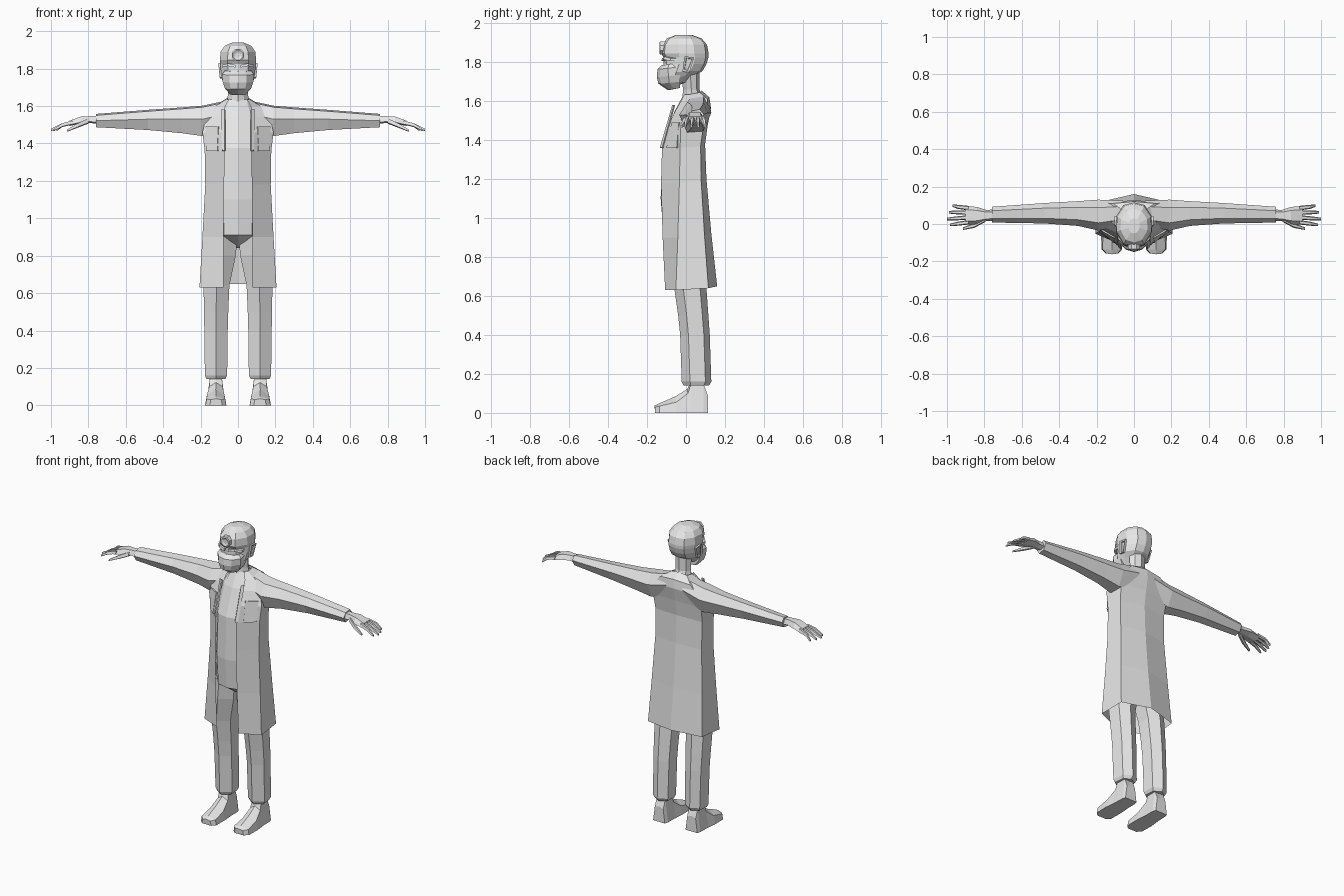
import bpy, bmesh, math
from mathutils import Vector

grey = bpy.data.materials.new("plain grey")
grey.diffuse_color = (0.8, 0.8, 0.8, 1)


def finish(name, bm, mirror=True):
    bmesh.ops.recalc_face_normals(bm, faces=bm.faces)
    me = bpy.data.meshes.new(name)
    bm.to_mesh(me)
    bm.free()
    me.materials.append(grey)
    ob = bpy.data.objects.new(name, me)
    bpy.context.collection.objects.link(ob)
    if mirror:
        ob.modifiers.new("mirror", 'MIRROR')
    return ob


def loft(name, rings, closed=True, caps=True, mirror=True):
    """Skin a list of equal-length point rings."""
    bm = bmesh.new()
    vs = [[bm.verts.new(p) for p in r] for r in rings]
    n = len(vs[0])
    for a, b in zip(vs, vs[1:]):
        for i in range(n if closed else n - 1):
            j = (i + 1) % n
            bm.faces.new((a[i], a[j], b[j], b[i]))
    if caps:
        bm.faces.new(vs[0])
        bm.faces.new(vs[-1])
    return finish(name, bm, mirror)


def plate(name, pts, thick):
    """Thin flat panel, pushed out along its own normal."""
    p = [Vector(q) for q in pts]
    n = (p[1] - p[0]).cross(p[2] - p[0]).normalized()
    if n.y > 0:
        n = -n
    return loft(name, [[q - n * 0.003 for q in p], [q + n * thick for q in p]])


# Torso: front point, front corner, side, back corner, back centre
def torso_ring(z, yf, xc, w, yb):
    return [(0, yf, z), (xc, yf + 0.018, z), (w, (yf + yb) / 2, z),
            (w * 0.7, yb - 0.015, z), (0, yb, z)]


loft("torso", [torso_ring(*r) for r in (
    (0.84, -0.01, 0.01, 0.03, 0.05), (0.91, -0.115, 0.075, 0.15, 0.09),
    (1.1, -0.13, 0.075, 0.15, 0.09), (1.375, -0.122, 0.072, 0.15, 0.08),
    (1.545, -0.06, 0.07, 0.14, 0.10), (1.635, -0.012, 0.045, 0.062, 0.085))],
    closed=False)

# Neck
loft("neck", [torso_ring(*r) for r in (
    (1.6, -0.02, 0.035, 0.062, 0.09), (1.66, -0.015, 0.03, 0.054, 0.07),
    (1.77, -0.03, 0.03, 0.056, 0.07))], closed=False)


# Long open coat: opening edge, side front, side back, back centre
def coat_ring(z, xe, ye, w, ys, wb, yb, yc):
    return [(xe, ye, z), (w, ys, z), (wb, yb, z + 0.01), (0, yc, z + 0.02)]


coat = [coat_ring(*r) for r in (
    (0.63, 0.078, -0.107, 0.206, -0.052, 0.195, 0.115, 0.16),
    (0.9, 0.077, -0.12, 0.19, -0.042, 0.182, 0.095, 0.13),
    (1.18, 0.074, -0.128, 0.175, -0.034, 0.168, 0.078, 0.105),
    (1.36, 0.072, -0.123, 0.178, -0.03, 0.168, 0.075, 0.098),
    (1.46, 0.072, -0.098, 0.19, -0.028, 0.175, 0.09, 0.112),
    (1.545, 0.071, -0.058, 0.17, -0.01, 0.16, 0.112, 0.128),
    (1.6, 0.068, -0.026, 0.12, 0.01, 0.11, 0.11, 0.12),
    (1.635, 0.048, -0.008, 0.06, 0.02, 0.055, 0.07, 0.08))]
loft("coat", coat, closed=False, caps=False)


# Sleeves: six-sided sections along x
def sleeve_ring(x, y0, y1, z0, z1, zm):
    d = (y1 - y0) * 0.25
    return [(x, y0, zm), (x, y0 + d, z1 - 0.008), (x, y1 - d, z1),
            (x, y1, zm + 0.01), (x, y1 - d, z0 + 0.006), (x, y0 + d, z0)]


loft("sleeve", [sleeve_ring(*r) for r in (
    (0.06, -0.01, 0.125, 1.47, 1.63, 1.56), (0.19, -0.035, 0.13, 1.44, 1.602, 1.53),
    (0.30, -0.01, 0.122, 1.455, 1.593, 1.53), (0.48, 0.003, 0.112, 1.472, 1.58, 1.53),
    (0.76, 0.008, 0.092, 1.487, 1.558, 1.522))])

# Lapels and chest pockets
plate("lapel", [(0.068, -0.066, 1.58), (0.068, -0.13, 1.36),
                (0.082, -0.118, 1.36), (0.086, -0.058, 1.58)], 0.006)


def on_panel(x, z):
    """Depth of the coat front at a given x and z."""
    for a, b in zip(coat, coat[1:]):
        if a[0][2] <= z <= b[0][2]:
            t = (z - a[0][2]) / (b[0][2] - a[0][2])
            e, s = Vector(a[0]).lerp(Vector(b[0]), t), Vector(a[1]).lerp(Vector(b[1]), t)
            return (x, e.y + (s.y - e.y) * (x - e.x) / (s.x - e.x), z)


plate("chest_pocket", [on_panel(0.105, 1.36), on_panel(0.165, 1.36),
                       on_panel(0.168, 1.49), on_panel(0.1, 1.49)], 0.009)


# Trouser legs
def leg_ring(z, x0, x1, y0, y1):
    xm, d = (x0 + x1) / 2, y1 - y0
    return [(xm, y0, z), (x1, y0 + d * 0.28, z), (x1 - 0.008, y1 - d * 0.2, z),
            (xm, y1, z), (x0 + 0.004, y1 - d * 0.2, z), (x0, y0 + d * 0.28, z)]


loft("trouser_leg", [leg_ring(*r) for r in (
    (0.14, 0.068, 0.168, -0.012, 0.118), (0.16, 0.058, 0.177, -0.022, 0.13),
    (0.4, 0.055, 0.18, -0.03, 0.122), (0.5, 0.052, 0.182, -0.04, 0.115),
    (0.64, 0.046, 0.184, -0.06, 0.105), (0.8, 0.012, 0.172, -0.08, 0.10),
    (0.92, 0.002, 0.155, -0.085, 0.09))])


# Shoes: ridge-topped sections from toe to heel
def shoe_ring(y, x0, x1, zs, zr, inset):
    xm = (x0 + x1) / 2
    return [(x0, y, 0), (x1, y, 0), (x1 - inset, y, zs), (xm, y - 0.004, zr),
            (x0 + inset, y, zs)]


loft("shoe", [shoe_ring(*r) for r in (
    (-0.158, 0.085, 0.15, 0.03, 0.036, 0.004), (-0.135, 0.063, 0.174, 0.035, 0.048, 0.006),
    (-0.05, 0.062, 0.176, 0.055, 0.085, 0.01), (0.01, 0.066, 0.17, 0.10, 0.122, 0.016),
    (0.025, 0.068, 0.168, 0.148, 0.15, 0.018), (0.09, 0.068, 0.166, 0.148, 0.15, 0.018),
    (0.112, 0.075, 0.16, 0.09, 0.1, 0.012))])


# Hands: palm, four fingers and a thumb
def box_ring(x, y, z, hy, hz):
    return [(x, y - hy, z - hz * 0.6), (x, y - hy * 0.6, z + hz),
            (x, y + hy * 0.6, z + hz), (x, y + hy, z - hz * 0.6), (x, y, z - hz)]


loft("palm", [box_ring(*r) for r in (
    (0.74, 0.048, 1.525, 0.03, 0.022), (0.79, 0.045, 1.528, 0.03, 0.018),
    (0.84, 0.045, 1.525, 0.046, 0.019), (0.9, 0.047, 1.508, 0.05, 0.014))])
for i, (y0, y1, x1) in enumerate(((0.009, -0.005, 0.985), (0.035, 0.027, 1.0),
                                  (0.061, 0.063, 0.99), (0.085, 0.098, 0.97))):
    loft("finger_%d" % (i + 1), [box_ring(*r) for r in (
        (0.885, y0, 1.512, 0.012, 0.011),
        (0.94, (y0 + y1) / 2, 1.498, 0.011, 0.010),
        (x1, y1, 1.472, 0.007, 0.006))])
loft("thumb", [box_ring(*r) for r in (
    (0.80, 0.022, 1.52, 0.014, 0.014), (0.855, -0.008, 1.497, 0.013, 0.012),
    (0.915, -0.025, 1.468, 0.007, 0.006))])


# Head: half sections from chin to crown
def head_ring(z, hw, yf, yb, dz=0):
    d = yb - yf
    return [(0, yf, z), (hw * 0.58, yf + d * 0.07, z), (hw, yf + d * 0.36, z + dz * 0.4),
            (hw * 0.97, yf + d * 0.7, z + dz), (hw * 0.58, yb - d * 0.06, z + dz),
            (0, yb, z + dz)]


loft("head", [head_ring(*r) for r in (
    (1.665, 0.045, -0.10, 0.0, 0.03), (1.70, 0.072, -0.125, 0.045, 0.03),
    (1.745, 0.088, -0.125, 0.085, 0.01), (1.79, 0.092, -0.115, 0.105),
    (1.825, 0.094, -0.115, 0.115), (1.845, 0.097, -0.128, 0.116),
    (1.89, 0.093, -0.122, 0.108), (1.922, 0.072, -0.098, 0.08),
    (1.94, 0.03, -0.05, 0.03))], closed=False)


# Face mask covering nose, mouth and chin
def mask_ring(z, hw, yf, yb):
    return [(0, yf, z), (hw * 0.55, yf + 0.014, z), (hw, (yf + yb) / 2, z + 0.004),
            (hw * 0.98, yb, z + 0.01), (0, yb, z + 0.01)]


loft("face_mask", [mask_ring(*r) for r in (
    (1.658, 0.042, -0.095, -0.03), (1.69, 0.07, -0.142, -0.03),
    (1.725, 0.082, -0.15, -0.03), (1.765, 0.085, -0.146, -0.04),
    (1.785, 0.07, -0.125, -0.05))], closed=False)

# Brows and ears
loft("brow", [[(x, y - 0.012, z - 0.006), (x, y + 0.02, z - 0.006),
               (x, y + 0.02, z + 0.008), (x, y - 0.008, z + 0.008)]
              for x, y, z in ((0.014, -0.115, 1.812), (0.055, -0.104, 1.82),
                              (0.086, -0.07, 1.812))])
loft("ear", [[(x, -0.018 + d, 1.752 + d), (x, 0.018 - d, 1.748 + d),
              (x + s, 0.042 - d, 1.825 - d), (x + s, -0.008 + d, 1.83 - d)]
             for x, s, d in ((0.086, 0, 0), (0.097, 0.008, 0), (0.095, 0.007, 0.009),
                             (0.089, 0.006, 0.011))])

# Round forehead reflector with a dished front
loft("forehead_reflector", [
    [(r * math.cos(k * math.pi / 4 + math.pi / 8), y,
      1.873 + r * math.sin(k * math.pi / 4 + math.pi / 8)) for k in range(8)]
    for r, y in ((0.036, -0.105), (0.036, -0.134), (0.028, -0.137), (0.014, -0.131))],
    mirror=False)
